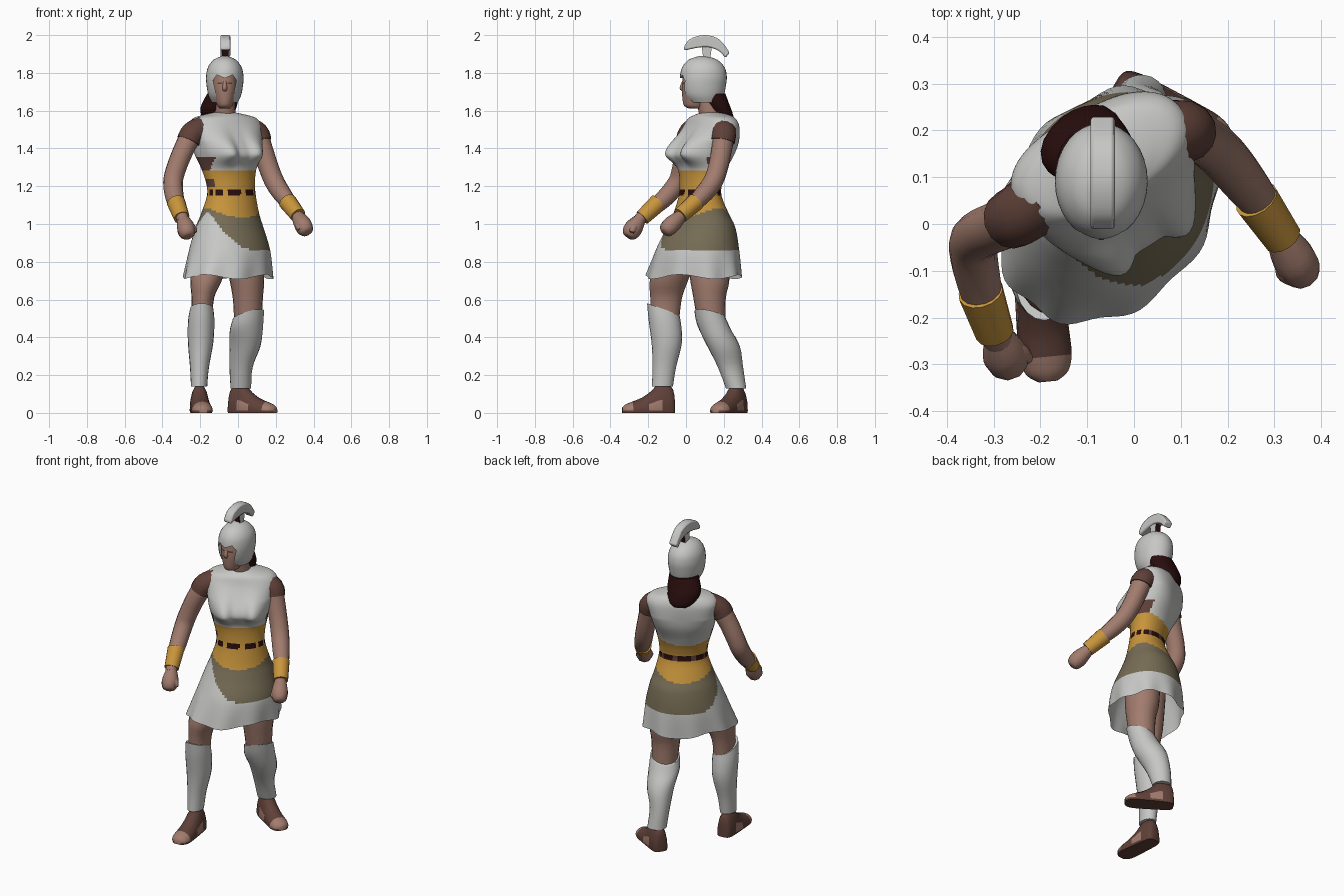
import bpy, bmesh, math
from mathutils import Vector

if "Cube" in bpy.data.objects:
    bpy.data.objects.remove(bpy.data.objects["Cube"])

def mat(name, r, g, b):
    m = bpy.data.materials.new(name)
    m.diffuse_color = (r, g, b, 1)
    m.use_nodes = True
    m.node_tree.nodes["Principled BSDF"].inputs["Base Color"].default_value = m.diffuse_color
    return m

WHITE = mat("pale_cloth", .57, .57, .56)
SKIN = mat("skin", .36, .20, .155)
GOLD = mat("gold", .58, .30, .045)
OLIVE = mat("olive_cloth", .18, .15, .09)
BROWN = mat("brown_leather", .115, .052, .04)
DARK = mat("dark_hair", .022, .004, .004)

def spline(pts, sub):
    """Catmull-Rom through tuples of any length."""
    out = []
    for i in range(len(pts) - 1):
        p0, p1, p2, p3 = pts[max(i - 1, 0)], pts[i], pts[i + 1], pts[min(i + 2, len(pts) - 1)]
        for k in range(sub):
            t = k / sub
            out.append([.5 * (2 * b + (c - a) * t + (2 * a - 5 * b + 4 * c - d) * t * t
                              + (3 * b - a - 3 * c + d) * t ** 3)
                        for a, b, c, d in zip(p0, p1, p2, p3)])
    return out + [list(pts[-1])]

def skin(name, rings, mats, rule=None, caps=True, sharp=50):
    """Join rings of points into a surface, coloured by a rule on centre and normal."""
    bm = bmesh.new()
    vs = [[bm.verts.new(p) for p in r] for r in rings]
    n = len(vs[0])
    for a, b in zip(vs, vs[1:]):
        for i in range(n):
            bm.faces.new((a[i], a[(i + 1) % n], b[(i + 1) % n], b[i]))
    if caps:
        bm.faces.new(vs[0])
        bm.faces.new(vs[-1])
    bmesh.ops.recalc_face_normals(bm, faces=bm.faces)
    if rule:
        for f in bm.faces:
            f.material_index = rule(f.calc_center_median(), f.normal)
    me = bpy.data.meshes.new(name)
    bm.to_mesh(me)
    bm.free()
    for m in mats:
        me.materials.append(m)
    me.shade_smooth()
    me.set_sharp_from_angle(angle=math.radians(sharp))
    ob = bpy.data.objects.new(name, me)
    bpy.context.collection.objects.link(ob)
    return ob

def stack(pts, n=20, sub=4, shape=None):
    """Horizontal ellipses: x, y, z, half width, half depth, facing angle."""
    rings = []
    for x, y, z, a, b, deg in spline(pts, sub):
        c, s = math.cos(math.radians(deg)), math.sin(math.radians(deg))
        ring = []
        for i in range(n):
            t = 2 * math.pi * i / n
            u, v, h = a * math.cos(t), b * math.sin(t), z
            if shape:
                u, v, h = shape(u, v, h, t)
            ring.append((x + u * c + v * s, y + u * s - v * c, h))
        rings.append(ring)
    return rings

def tube(pts, n=14, sub=4):
    """Round rings at right angles to a path (x, y, z, radius), carried without twist."""
    path = spline(pts, sub)
    rings, u = [], Vector((.31, .87, .2))
    for i, p in enumerate(path):
        d = (Vector(path[min(i + 1, len(path) - 1)][:3]) - Vector(path[max(i - 1, 0)][:3])).normalized()
        u = (u - d * u.dot(d)).normalized()
        w = d.cross(u)
        rings.append([Vector(p[:3]) + p[3] * (u * math.cos(6.28319 * k / n) + w * math.sin(6.28319 * k / n))
                      for k in range(n)])
    return rings

def prism(name, prof, x0, x1, y0, y1, material):
    """Outline extruded along x (profile in y,z) or along y (profile in x,z)."""
    if y0 is None:
        rings = [[(x, p, z) for p, z in prof] for x in (x0, x1)]
    else:
        rings = [[(x0 + p, y, z) for p, z in prof] for y in (y0, y1)]
    return skin(name, rings, [material], sharp=25)

# Dress: tunic, corset and skirt in one twisted body
def dress_shape(u, v, z, t):
    sq = max(0, 1 - abs(z - 1.44) / .15)  # squarer chest
    f = 1 + .13 * sq * math.sin(2 * t) ** 2
    u, v = u * f, v * f
    if v > 0:  # bust
        sz = .09 if z > 1.37 else .05
        g = max(math.exp(-((abs(u) - .085) / .07) ** 2), .6 if abs(u) < .085 else 0)
        v += .078 * g * math.exp(-((z - 1.37) / sz) ** 2) * min(1, v / .06)
    k = max(0, (.88 - z) / .16)  # pleated hem
    r = 1 + .03 * k * math.cos(9 * t)
    return u * r, v * r, z + .012 * k * math.cos(4 * t + 1)

def dress_rule(c, n):
    h = Vector((n.x, n.y, 0)).normalized() if abs(n.z) < .999 else Vector((0, -1, 0))
    th = math.radians(35)
    side = h.x * math.cos(th) + h.y * math.sin(th)
    back = -h.x * math.sin(th) + h.y * math.cos(th)
    if c.z > 1.285 - .03 * max(0, back) ** 3:
        return 3 if abs(side) > .9 and c.z < 1.355 else 0
    if c.z > 1.035 + .05 * side * side:
        if 1.148 < c.z < 1.182:  # belt
            if math.cos(11 * math.atan2(h.y, h.x) + 1) > -.65:
                return 4
            return 3 if back > .3 else 1
        return 3 if side < -.88 and 1.2 < c.z < 1.24 else 1
    low = .86 + .2 * max(0, -.66 * h.x - .75 * h.y) ** 2.3
    return 2 if c.z > low else 0

skin("dress", stack([
    (-.055, .04, .72, .272, .212, 52), (-.045, .06, .86, .235, .2, 50), (-.045, .08, .98, .198, .162, 46),
    (-.042, .08, 1.05, .17, .132, 40), (-.035, .075, 1.15, .14, .1, 33), (-.04, .08, 1.22, .14, .1, 33),
    (-.05, .09, 1.30, .158, .115, 33), (-.06, .105, 1.38, .178, .13, 32), (-.065, .12, 1.45, .19, .126, 30),
    (-.07, .135, 1.52, .205, .112, 28), (-.07, .137, 1.56, .18, .097, 28), (-.07, .137, 1.578, .12, .078, 28),
    (-.072, .13, 1.592, .05, .05, 28)], 88, 9, dress_shape),
    [WHITE, GOLD, OLIVE, BROWN, DARK], dress_rule, caps=False)

# Neck, face and nose
skin("neck", tube([(-.07, .14, 1.54, .062), (-.07, .122, 1.60, .056), (-.07, .10, 1.70, .052)]), [SKIN])
skin("face", stack([(-.07, .05, 1.612, .026, .035, 0), (-.07, .043, 1.63, .042, .055, 0),
                    (-.07, .045, 1.69, .057, .066, 0), (-.07, .045, 1.74, .062, .065, 0),
                    (-.07, .045, 1.80, .058, .06, 0)], 28, 6),
     [SKIN, BROWN],
     lambda c, n: int(1.74 < c.z < 1.752 and .016 < abs(c.x + .07) < .036 and n.y < 0))
skin("nose", stack([(-.07, -.008, 1.765, .008, .008, 0), (-.07, -.017, 1.72, .014, .018, 0),
                    (-.07, -.010, 1.70, .012, .008, 0)], 10, 3), [SKIN])

# Helmet with the face opening cut out
helmet = skin("helmet", stack([
    (-.07, .1, 1.642, .068, .082, 0), (-.07, .092, 1.68, .086, .108, 0), (-.07, .09, 1.73, .096, .121, 0),
    (-.07, .092, 1.78, .099, .124, 0), (-.07, .092, 1.83, .089, .112, 0), (-.07, .09, 1.87, .058, .075, 0),
    (-.07, .088, 1.89, .012, .015, 0)], 32, 4), [WHITE])
half = [(0, 1.772), (.042, 1.79), (.062, 1.76), (.048, 1.70), (.042, 1.60)]
cutter = prism("opening_cutter", half + [(-x, z) for x, z in half[:0:-1]], -.07, None, -.2, .035, WHITE)
cutter.hide_render = True
mod = helmet.modifiers.new("opening", 'BOOLEAN')
mod.object, mod.operation, mod.solver = cutter, 'DIFFERENCE', 'EXACT'
dg = bpy.context.evaluated_depsgraph_get()
cut = bpy.data.meshes.new_from_object(helmet.evaluated_get(dg))
helmet.modifiers.clear()
helmet.data = cut
cut.set_sharp_from_angle(angle=math.radians(40))
bpy.data.objects.remove(cutter)

# Crest and its post
outer = spline([(-.012, 1.935), (.02, 1.978), (.095, 2.0), (.175, 1.978), (.232, 1.905)], 4)
inner = spline([(.208, 1.88), (.175, 1.915), (.12, 1.936), (.06, 1.933), (-.008, 1.918)], 4)
crest = prism("crest", outer + inner, -.093, -.041, None, None, WHITE)
bev = crest.modifiers.new("soften", 'BEVEL')
bev.width, bev.segments, bev.limit_method = .012, 2, 'ANGLE'
skin("crest_post", [[(-.067 + sx * .018, .11 + sy * w, z) for sx, sy in ((-1, -1), (1, -1), (1, 1), (-1, 1))]
                    for w, z in ((.018, 1.87), (.028, 1.95))],
     [WHITE, DARK], lambda c, n: int(abs(n.y) > .5))

# Hair falling on the back
skin("hair", stack([(-.08, .135, 1.69, .084, .074, 10), (-.096, .155, 1.64, .096, .07, 15),
                    (-.107, .17, 1.60, .096, .068, 22), (-.11, .2, 1.55, .078, .048, 26),
                    (-.11, .213, 1.525, .05, .03, 26)], 20, 4), [DARK])

# Arms with sleeve, bracer and fist
ARMS = {
    "right": dict(
        arm=[(-.19, .06, 1.50, .06), (-.242, .022, 1.475, .058), (-.284, -.002, 1.40, .055),
             (-.325, -.02, 1.30, .053), (-.344, -.045, 1.22, .052), (-.333, -.12, 1.13, .048),
             (-.305, -.21, 1.06, .036), (-.29, -.25, 1.02, .032)],
        cuff=[(-.328, -.145, 1.115, .049), (-.298, -.232, 1.033, .042)],
        fist=[(-.293, -.24, 1.03, .03), (-.28, -.268, .992, .046), (-.272, -.288, .962, .048),
              (-.266, -.30, .935, .036), (-.264, -.304, .928, .015)],
        thumb=[(-.265, -.262, 1.0, .022), (-.24, -.28, .975, .022), (-.226, -.288, .955, .012)]),
    "left": dict(
        arm=[(.05, .19, 1.50, .06), (.1, .2, 1.475, .058), (.128, .19, 1.40, .055),
             (.162, .17, 1.30, .053), (.195, .14, 1.22, .052), (.24, .085, 1.15, .048),
             (.295, .015, 1.08, .036), (.315, -.02, 1.05, .032)],
        cuff=[(.262, .052, 1.118, .049), (.318, -.03, 1.045, .042)],
        fist=[(.31, -.02, 1.05, .03), (.335, -.062, 1.01, .045), (.35, -.088, .985, .047),
              (.364, -.11, .96, .036), (.368, -.116, .953, .015)],
        thumb=[(.32, -.07, 1.0, .022), (.325, -.105, .985, .022), (.33, -.12, .97, .012)])}
for side, p in ARMS.items():
    skin(side + "_arm", tube(p["arm"]), [SKIN])
    a = [Vector(q[:3]) for q in p["arm"][:3]]
    skin(side + "_sleeve", tube([(*a[0], .072), (*a[1], .066), (*a[1].lerp(a[2], .5), .064)]), [BROWN])
    skin(side + "_bracer", tube(p["cuff"]), [GOLD])
    skin(side + "_fist", tube(p["fist"], 10, 2), [SKIN])
    skin(side + "_thumb", tube(p["thumb"], 8, 2), [SKIN])

# Legs: bare thigh, greave and shoe
LEGS = {
    "right": dict(
        thigh=[(-.13, -.02, .9, .09, .1, 0), (-.165, -.085, .72, .086, .103, 0),
               (-.186, -.105, .61, .06, .084, 0), (-.19, -.11, .49, .056, .074, 0)],
        greave=[(-.192, -.12, .55, .062, .086, 0), (-.195, -.112, .48, .07, .087, 0),
                (-.198, -.102, .37, .067, .08, 0), (-.204, -.115, .24, .05, .062, 0),
                (-.206, -.125, .14, .043, .056, 0)],
        foot=(-.205, -.125), aim=(.1, -.995)),
    "left": dict(
        thigh=[(.02, .1, .9, .1, .1, 0), (.045, .125, .72, .093, .105, 0),
               (.052, .125, .61, .08, .086, 0), (.052, .135, .48, .072, .074, 0)],
        greave=[(.055, .127, .52, .083, .083, 50), (.045, .15, .45, .088, .088, 50),
                (.036, .2, .35, .078, .09, 35), (.016, .236, .24, .058, .07, 30),
                (.015, .265, .13, .055, .054, 30)],
        foot=(.015, .265), aim=(.86, -.51))}
FOOT = [(-.066, .02, .06), (-.058, .038, .12), (-.03, .048, .15), (.02, .052, .155), (.06, .054, .115),
        (.11, .056, .08), (.16, .056, .06), (.195, .045, .045), (.213, .02, .03)]
for side, p in LEGS.items():
    skin(side + "_thigh", stack(p["thigh"]), [SKIN])
    # greave top is higher over the knee
    skin(side + "_greave", stack(p["greave"], shape=lambda u, v, z, t:
                                 (u, v, z + .35 * v * min(1, max(0, (z - .4) / .12)))), [WHITE])
    (fx, fy), (dx, dy) = p["foot"], p["aim"]
    rings = []
    for s, w, h in spline(FOOT, 3):
        ring = []
        for i in range(16):
            o, t = w * math.cos(math.pi * i / 8), math.sin(math.pi * i / 8)
            z = .012 + (h - .012) * t if t > 0 else .012 * (1 + max(-1, 3 * t))
            ring.append((fx + s * dx - o * dy, fy + s * dy + o * dx, z))
        rings.append(ring)

    def shoe_rule(c, n):
        s = (c.x - fx) * dx + (c.y - fy) * dy
        return int(c.z > .012 and (s > .155 or (c.z < .06 and .01 < s < .07)))
    skin(side + "_shoe", rings, [BROWN, SKIN], shoe_rule)
